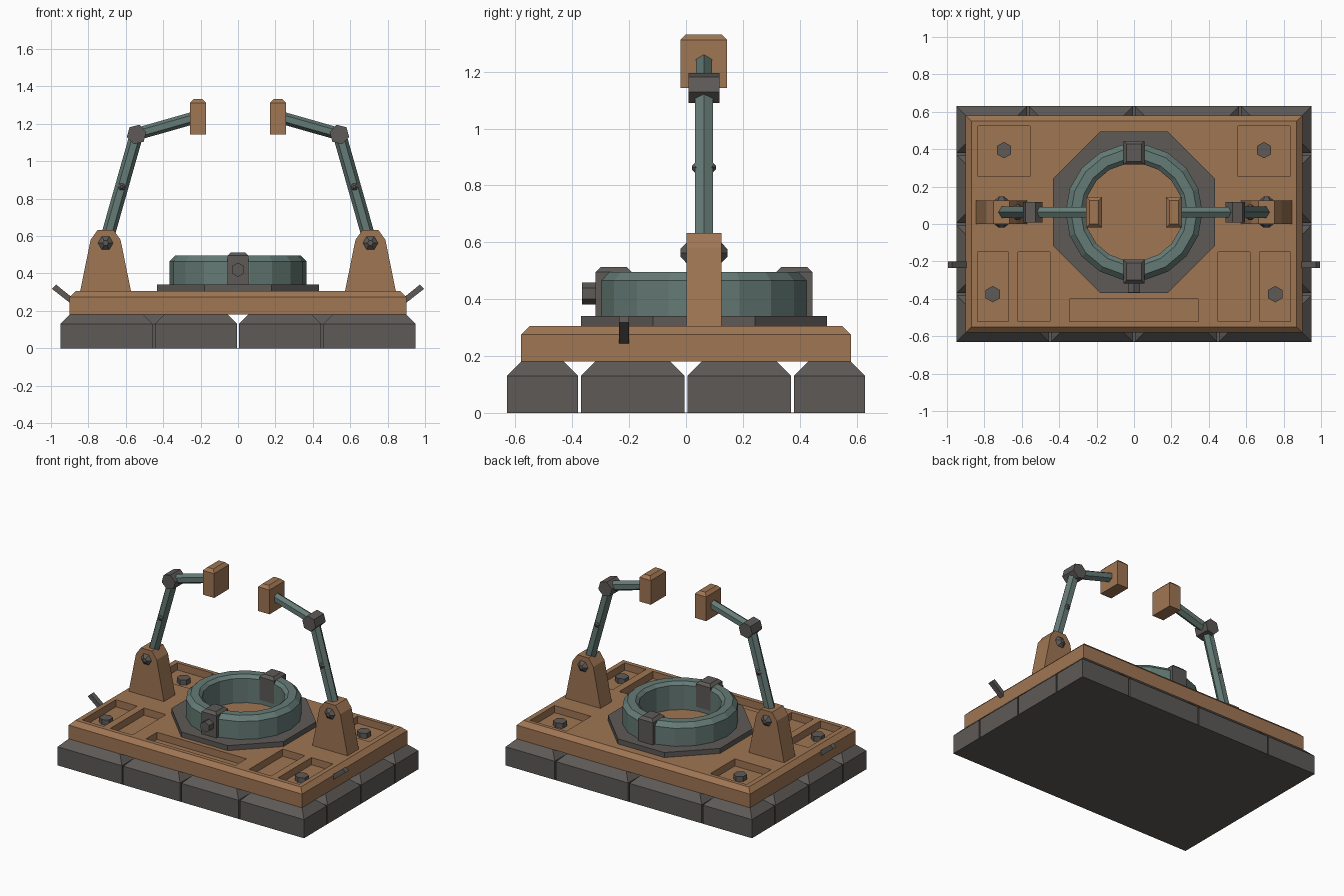
import bpy, bmesh, math
from mathutils import Vector

if "Cube" in bpy.data.objects:
    bpy.data.objects.remove(bpy.data.objects["Cube"], do_unlink=True)


def material(name, rgb):
    m = bpy.data.materials.new(name)
    m.use_nodes = True
    m.diffuse_color = (*rgb, 1)
    m.node_tree.nodes["Principled BSDF"].inputs["Base Color"].default_value = (*rgb, 1)
    return m


BROWN = material("warm_brown", (0.35, 0.18, 0.087))
GREEN = material("grey_green", (0.13, 0.198, 0.18))
GREY = material("dark_grey", (0.11, 0.101, 0.094))
CY = 0.063  # depth of the ring and arm centre line


def finish(name, bm, mat):
    bmesh.ops.recalc_face_normals(bm, faces=bm.faces)
    me = bpy.data.meshes.new(name)
    bm.to_mesh(me)
    bm.free()
    me.materials.append(mat)
    ob = bpy.data.objects.new(name, me)
    bpy.context.collection.objects.link(ob)
    return ob


def skin(bm, rings, closed=False):
    """Join equal rings of points into a solid; closed loops last to first."""
    rings = [[bm.verts.new(p) for p in r] for r in rings]
    pairs = list(zip(rings, rings[1:]))
    if closed:
        pairs.append((rings[-1], rings[0]))
    else:
        bm.faces.new(rings[0])
        bm.faces.new(rings[-1])
    for a, b in pairs:
        for i in range(len(a)):
            j = (i + 1) % len(a)
            bm.faces.new((a[i], a[j], b[j], b[i]))


def add_box(bm, x, y, z, c=0.0):
    """Box from ranges, with its top edges chamfered by c."""
    def rect(h, d):
        (x0, x1), (y0, y1) = sorted(x), sorted(y)
        return [(x0 + d, y0 + d, h), (x1 - d, y0 + d, h),
                (x1 - d, y1 - d, h), (x0 + d, y1 - d, h)]
    levels = [rect(z[0], 0), rect(z[1] - c, 0)] + ([rect(z[1], c)] if c else [])
    skin(bm, levels)


def box(name, x, y, z, mat, c=0.0):
    bm = bmesh.new()
    add_box(bm, x, y, z, c)
    return finish(name, bm, mat)


def rod(name, sections, mat, sides=6, roll=0.0):
    """Straight faceted rod through (point, radius) sections."""
    d = (Vector(sections[-1][0]) - Vector(sections[0][0])).normalized()
    e2 = Vector((0, 0, 1)) if abs(d.y) > 0.5 else Vector((0, 1, 0))
    e1 = e2.cross(d)
    angles = [roll + math.tau * i / sides for i in range(sides)]
    bm = bmesh.new()
    skin(bm, [[Vector(p) + r * (math.cos(t) * e1 + math.sin(t) * e2) for t in angles]
              for p, r in sections])
    return finish(name, bm, mat)


def lathe(name, profile, sides, mat, roll=0.0):
    """Hollow ring turned about the vertical axis."""
    angles = [roll + math.tau * i / sides for i in range(sides)]
    bm = bmesh.new()
    skin(bm, [[(r * math.cos(t), CY + r * math.sin(t), z) for t in angles]
              for r, z in profile], closed=True)
    return finish(name, bm, mat)


def pin(name, x, z, radius, half, straight):
    """Bolt across the arm with tapered ends."""
    tip = radius * 0.35
    return rod(name, [((x, CY - half, z), tip), ((x, CY - straight, z), radius),
                      ((x, CY + straight, z), radius), ((x, CY + half, z), tip)], GREY)


# Footing: chamfered blocks around the edge over a thin floor
box("floor_plate", (-0.95, 0.95), (-0.63, 0.63), (0, 0.002), GREY)
for s, side in ((1, "left"), (-1, "right")):
    for f, end, split in ((-1, "front", 0.45), (1, "back", 0.567)):
        g = 0.005
        rows = [("corner", (split + g, 0.95), (0.38, 0.63)),
                ("middle", (g, split - g), (0.38, 0.63)),
                ("side", (0.7, 0.95), (g, 0.37))]
        for part, x, y in rows:
            box(f"footing_{part}_{end}_{side}", [s * v for v in x], [f * v for v in y],
                (0.002, 0.18), GREY, 0.05)

# Deck with recessed pockets
deck = box("deck", (-0.9, 0.9), (-0.58, 0.58), (0.18, 0.305), BROWN, 0.03)
cut = bmesh.new()
Z = (0.255, 0.4)
add_box(cut, (-0.345, 0.345), (-0.52, -0.4), Z)
for s in (1, -1):
    for x, y in (((0.555, 0.835), (0.255, 0.525)), ((0.45, 0.62), (-0.52, -0.15)),
                 ((0.672, 0.837), (-0.52, -0.15))):
        add_box(cut, [s * v for v in x], y, Z)
cutter = finish("pocket_cutter", cut, BROWN)
cutter.hide_render = True
mod = deck.modifiers.new("pockets", "BOOLEAN")
mod.operation = "DIFFERENCE"
mod.solver = "EXACT"
mod.object = cutter
bpy.context.view_layer.objects.active = deck
bpy.ops.object.modifier_apply(modifier=mod.name)
bpy.data.objects.remove(cutter, do_unlink=True)

# Central ring on its octagonal seat
lathe("ring_seat", [(0.31, 0.3), (0.468, 0.3), (0.468, 0.34), (0.31, 0.34)], 8, GREY, math.pi / 8)
lathe("ring", [(0.262, 0.3), (0.366, 0.3), (0.366, 0.465), (0.337, 0.495),
               (0.285, 0.495), (0.262, 0.475)], 18, GREEN)
box("ring_clamp_front", (-0.057, 0.057), (-0.318, -0.19), (0.335, 0.513), GREY, 0.018)
box("ring_clamp_back", (-0.057, 0.057), (0.317, 0.445), (0.335, 0.513), GREY, 0.018)
rod("clamp_knob", [((0, -0.365, 0.42), 0.038), ((0, -0.31, 0.42), 0.038)], GREY, roll=math.pi / 6)

# Mirrored parts: bolts, handles, brackets and arms
for s, side in ((1, "left"), (-1, "right")):
    for end, x, y in (("back", 0.695, 0.395), ("front", 0.755, -0.375)):
        rod(f"deck_bolt_{end}_{side}", [((s * x, y, 0.25), 0.044), ((s * x, y, 0.29), 0.044)],
            GREY, roll=math.pi / 6)

    # Slanted lever: flat bar in the x-z plane
    bar = [(0.995, 0.318), (0.972, 0.34), (0.86, 0.25), (0.88, 0.228)]
    bm = bmesh.new()
    skin(bm, [[(s * x, y, z) for x, z in bar] for y in (-0.235, -0.2)])
    finish(f"lever_{side}", bm, GREY)

    # Bracket: tapered plate with clipped top corners
    half = [(0.137, 0.3), (0.08, 0.58), (0.043, 0.632)]
    outline = half + [(-w, z) for w, z in reversed(half)]
    bm = bmesh.new()
    skin(bm, [[(s * (0.708 + w), y, z) for w, z in outline] for y in (CY - 0.062, CY + 0.062)])
    finish(f"bracket_{side}", bm, BROWN)
    pin(f"bracket_pin_{side}", s * 0.708, 0.563, 0.043, 0.083, 0.06)

    # Arm
    elbow = (s * 0.542, CY, 1.145)
    rod(f"lower_arm_{side}", [((s * 0.708, CY, 0.56), 0.036), (elbow, 0.036)], GREEN)
    pin(f"arm_pin_{side}", s * 0.622, 0.863, 0.022, 0.042, 0.03)
    rod(f"elbow_{side}", [((s * 0.542, CY - 0.055, 1.143), 0.054),
                          ((s * 0.542, CY + 0.055, 1.143), 0.054)], GREY, roll=s * 0.25)
    rod(f"upper_arm_{side}", [(elbow, 0.033), ((s * 0.215, CY, 1.238), 0.033)], GREEN)
    box(f"grip_pad_{side}", (s * 0.17, s * 0.257), (-0.02, 0.145), (1.143, 1.332), BROWN, 0.02)
